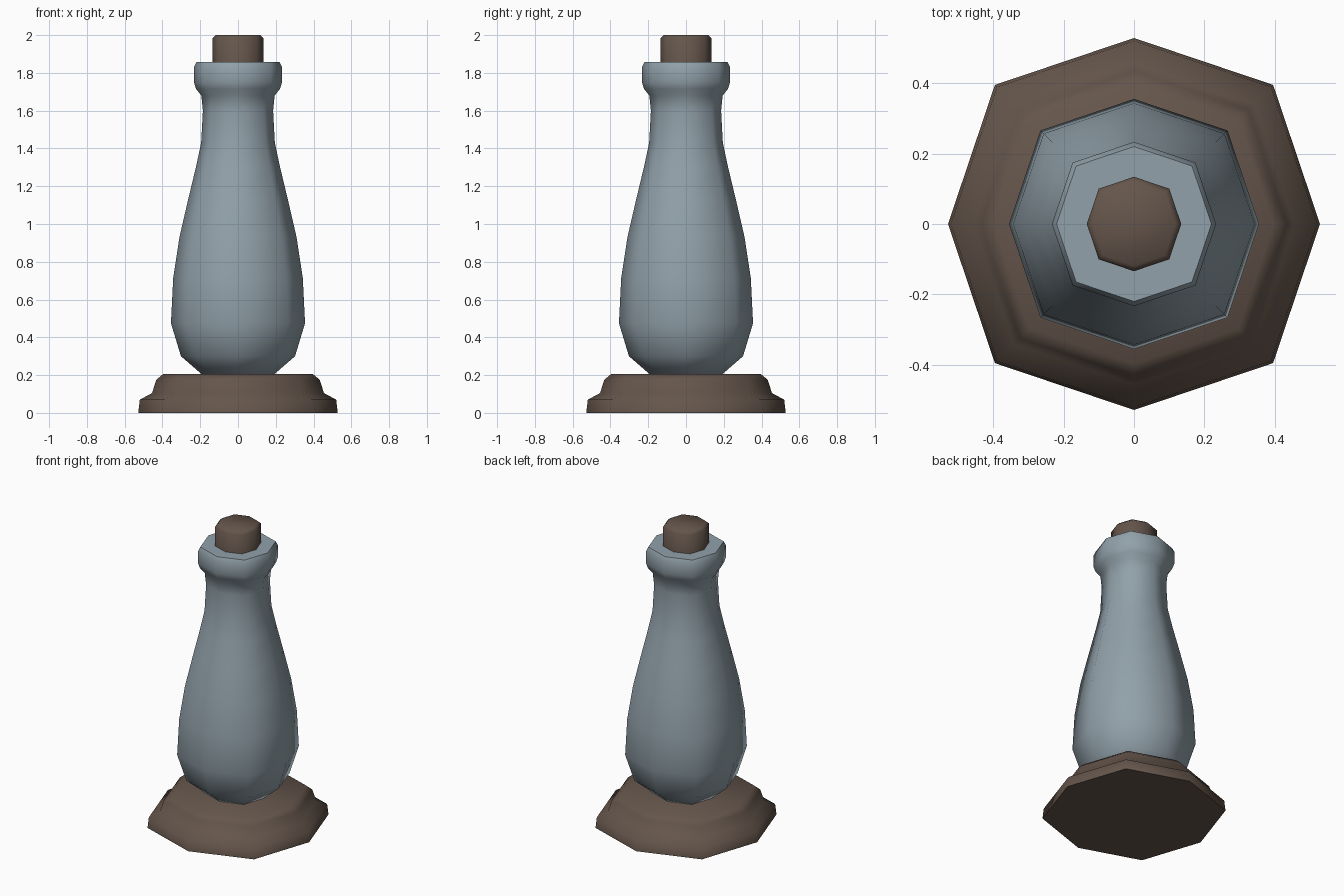
import bpy
import bmesh
import math

cube = bpy.data.objects.get("Cube")
if cube:
    bpy.data.objects.remove(cube, do_unlink=True)


def make_material(name, rgb):
    mat = bpy.data.materials.new(name)
    mat.use_nodes = True
    mat.diffuse_color = (*rgb, 1)
    bsdf = next(n for n in mat.node_tree.nodes if n.type == 'BSDF_PRINCIPLED')
    bsdf.inputs["Base Color"].default_value = (*rgb, 1)
    return mat


# Eight-sided section: points on the axes, slightly fuller diagonals
DIAGONAL = 0.748
SECTION = [(1, 0), (DIAGONAL, DIAGONAL), (0, 1), (-DIAGONAL, DIAGONAL),
           (-1, 0), (-DIAGONAL, -DIAGONAL), (0, -1), (DIAGONAL, -DIAGONAL)]


def lathe(name, profile, mat):
    """Stack the section along a (radius, height) profile and cap both ends."""
    bm = bmesh.new()
    rings = [[bm.verts.new((r * x, r * y, z)) for x, y in SECTION]
             for r, z in profile]
    for low, high in zip(rings, rings[1:]):
        for i in range(8):
            j = (i + 1) % 8
            bm.faces.new((low[i], low[j], high[j], high[i]))
    bm.faces.new(rings[0][::-1])
    bm.faces.new(rings[-1])
    mesh = bpy.data.meshes.new(name)
    bm.to_mesh(mesh)
    bm.free()
    mesh.materials.append(mat)
    obj = bpy.data.objects.new(name, mesh)
    bpy.context.collection.objects.link(obj)
    bpy.ops.object.select_all(action='DESELECT')
    obj.select_set(True)
    bpy.context.view_layer.objects.active = obj
    bpy.ops.object.shade_smooth_by_angle(angle=math.radians(65))
    return obj


wood = make_material("dark_brown_wood", (0.130, 0.092, 0.071))
glass = make_material("blue_grey_glass", (0.285, 0.355, 0.400))

# Stepped wooden stand
lathe("stand", [(0.528, 0), (0.52, 0.07), (0.455, 0.105),
                (0.433, 0.175), (0.397, 0.205)], wood)

# Bottle body, neck and lip
lathe("bottle", [(0.19, 0.203), (0.302, 0.30), (0.355, 0.475), (0.343, 0.715),
                 (0.31, 0.93), (0.265, 1.125), (0.223, 1.30), (0.195, 1.43),
                 (0.186, 1.60), (0.194, 1.68), (0.222, 1.715), (0.233, 1.75),
                 (0.233, 1.83), (0.220, 1.857)], glass)

# Stopper
lathe("stopper", [(0.134, 1.80), (0.134, 1.985), (0.118, 2.0)], wood)
